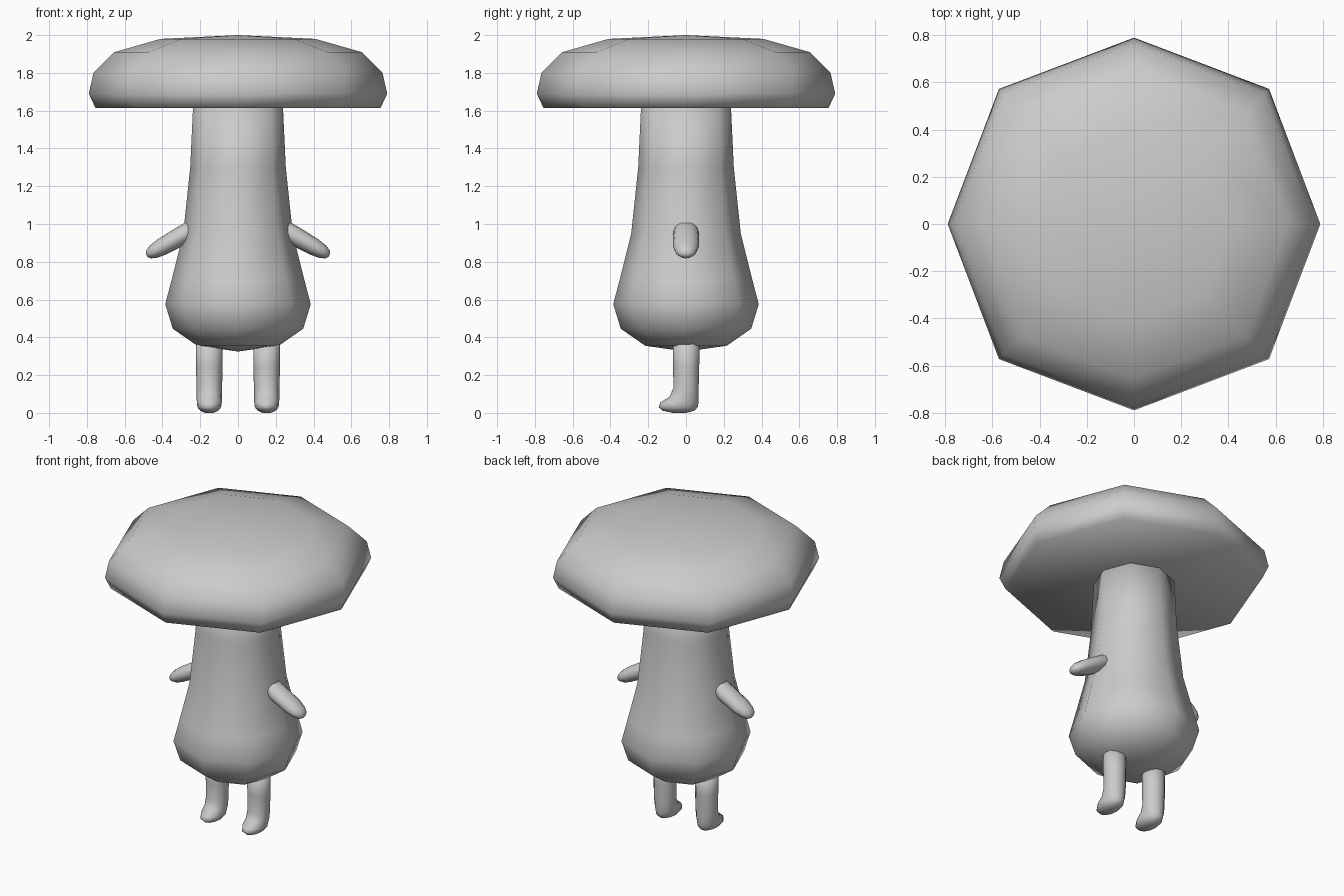
import bpy, bmesh, math
from mathutils import Vector

if "Cube" in bpy.data.objects:
    bpy.data.objects.remove(bpy.data.objects["Cube"])

grey = bpy.data.materials.new("plain grey")
grey.diffuse_color = (0.6, 0.6, 0.6, 1)
grey.use_nodes = True
grey.node_tree.nodes["Principled BSDF"].inputs["Base Color"].default_value = grey.diffuse_color


def loft(name, rings, sides, diagonal=1.0):
    """Skin a closed shape over rings of (centre, u half-axis, v half-axis)."""
    bm = bmesh.new()
    loops = []
    for c, u, v in rings:
        c, u, v = Vector(c), Vector(u), Vector(v)
        if u.length == 0:                      # pole
            loops.append([bm.verts.new(c)] * sides)
            continue
        loop = []
        for i in range(sides):
            a = 2 * math.pi * i / sides
            k = diagonal if i % 2 else 1.0
            loop.append(bm.verts.new(c + k * (u * math.cos(a) + v * math.sin(a))))
        loops.append(loop)
    for a, b in zip(loops, loops[1:]):
        for i in range(sides):
            j = (i + 1) % sides
            bm.faces.new(list(dict.fromkeys((a[i], a[j], b[j], b[i]))))
    for end in (loops[0], loops[-1]):
        if end[0] != end[1]:
            bm.faces.new(end)
    bmesh.ops.recalc_face_normals(bm, faces=bm.faces)
    for f in bm.faces:
        f.smooth = True
    me = bpy.data.meshes.new(name)
    bm.to_mesh(me)
    bm.free()
    me.materials.append(grey)
    ob = bpy.data.objects.new(name, me)
    bpy.context.collection.objects.link(ob)
    return ob


def turned(profile):
    return [((0, 0, z), (r, 0, 0), (0, r, 0)) for r, z in profile]


# Eight-sided cap with a flat underside
loft("cap", turned([(0, 1.615), (0.755, 1.615), (0.79, 1.69), (0.765, 1.80),
                    (0.655, 1.91), (0.41, 1.98), (0, 2.0)]), 8, 1.025)

# Pear-shaped stalk
loft("stalk", turned([(0, 0.325), (0.215, 0.355), (0.345, 0.445), (0.385, 0.575),
                      (0.35, 0.71), (0.29, 0.95), (0.253, 1.30), (0.238, 1.62)]), 8, 1.02)

# Legs with forward-pointing feet: z, back y, front y, half width
LEG = [(0.40, 0.073, -0.07, 0.072), (0.25, 0.07, -0.068, 0.070),
       (0.13, 0.067, -0.067, 0.068), (0.085, 0.067, -0.088, 0.067),
       (0.055, 0.066, -0.136, 0.066), (0.03, 0.062, -0.145, 0.063),
       (0.012, 0.045, -0.125, 0.048), (0.0, 0.0, -0.07, 0.022)]
# Arms: distance along the arm, half thickness, half depth
ARM = [(-0.29, 0.048, 0.055), (-0.25, 0.052, 0.066), (-0.18, 0.051, 0.07),
       (-0.08, 0.046, 0.068), (-0.03, 0.038, 0.056), (0.0, 0.025, 0.038),
       (0.012, 0.010, 0.016)]

for side, s in (("left", 1), ("right", -1)):
    loft(side + "_leg", [((s * 0.152, (b + f) / 2, z), (w, 0, 0), (0, (b - f) / 2, 0))
                         for z, b, f, w in LEG], 12)
    along = Vector((s * 0.87, 0, -0.49))
    across = Vector((s * 0.49, 0, 0.87))
    loft(side + "_arm", [(along * t + across * 0.965, across * h, (0, d, 0))
                         for t, h, d in ARM], 12)
